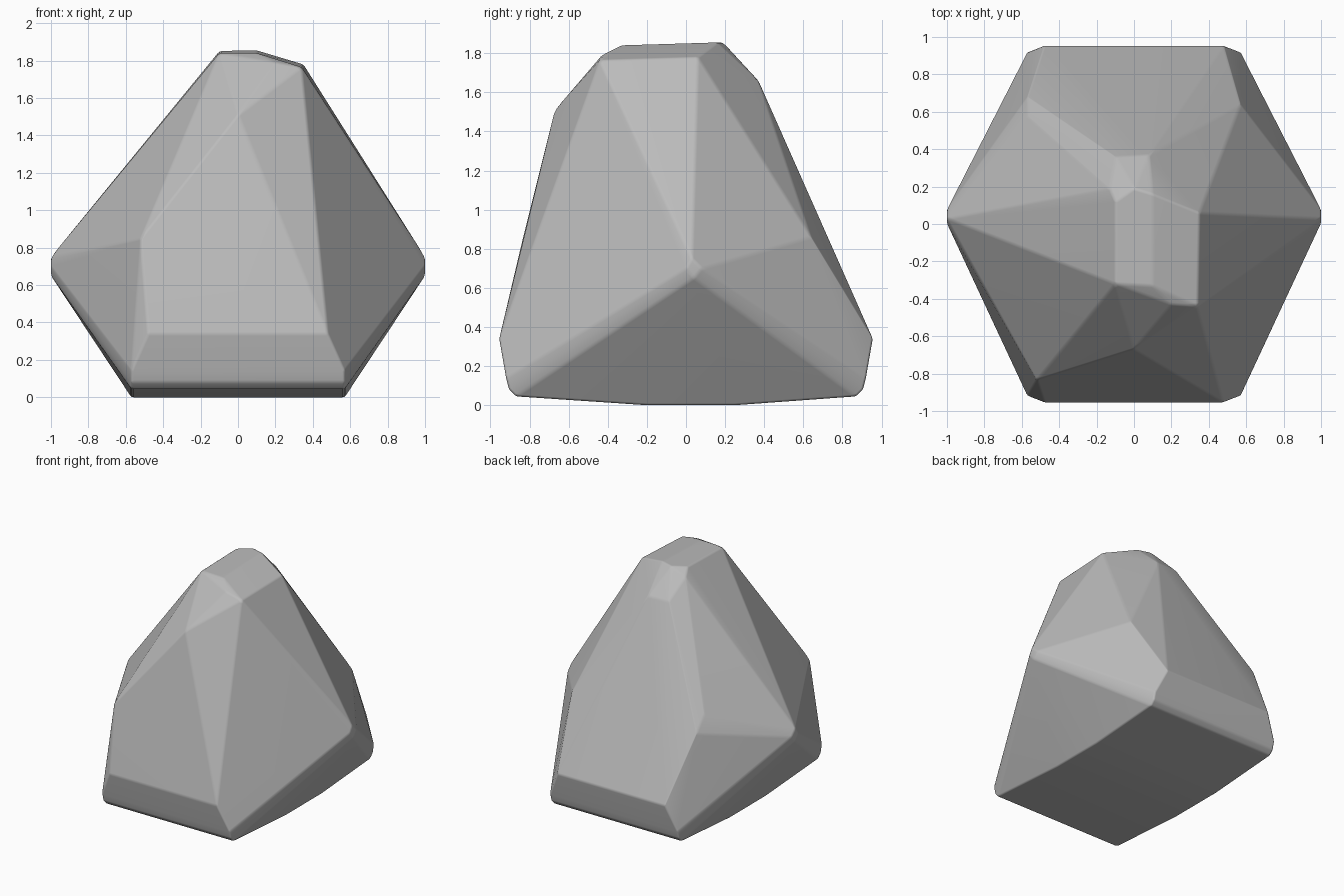
import bpy
import bmesh
import math

cube = bpy.data.objects.get("Cube")
if cube:
    bpy.data.objects.remove(cube, do_unlink=True)

# Stone colour
stone = bpy.data.materials.new("stone_grey")
stone.use_nodes = True
colour = (0.5, 0.5, 0.5, 1)
stone.diffuse_color = colour
stone.node_tree.nodes["Principled BSDF"].inputs["Base Color"].default_value = colour

corners = []

# Symmetrical foot: shallow keel underneath, rounded front and back rims
rim = [(0.57, 0.87, 0.045), (0.57, 0.905, 0.08), (0.57, 0.92, 0.14), (0.48, 0.955, 0.34)]
for sx in (-1, 1):
    for sy in (-1, 1):
        corners += [(sx * x, sy * y, z) for x, y, z in rim]
    corners += [(sx * 0.57, -0.2, 0), (sx * 0.57, 0.25, 0)]
    # Blunt side points
    corners += [(sx, 0, 0.7), (sx, 0.08, 0.7), (sx, 0.04, 0.65), (sx, 0.03, 0.75)]

# Sloping summit
corners += [(-0.1, -0.32, 1.84), (0.1, -0.33, 1.84), (0.1, 0.16, 1.855),
            (-0.1, 0.12, 1.85), (0, 0.19, 1.855),
            (0.34, -0.44, 1.765), (0.35, 0.06, 1.78), (0.2, -0.43, 1.79)]
# Front shoulders
corners += [(0, -0.67, 1.51), (-0.12, -0.49, 1.62), (-0.52, -0.835, 0.85)]
# Back shoulders
corners += [(0.08, 0.37, 1.66), (-0.1, 0.36, 1.66), (-0.13, 0.19, 1.8),
            (0.57, 0.64, 0.86), (-0.57, 0.58, 0.95), (-0.57, 0.68, 0.84)]

# Wrap the corners in one faceted skin
bm = bmesh.new()
for co in corners:
    bm.verts.new(co)
hull = bmesh.ops.convex_hull(bm, input=bm.verts[:])
spare = {v for v in hull["geom_interior"] + hull["geom_unused"]
         if isinstance(v, bmesh.types.BMVert)}
bmesh.ops.delete(bm, geom=list(spare), context="VERTS")
bmesh.ops.dissolve_limit(bm, angle_limit=math.radians(2),
                         verts=bm.verts[:], edges=bm.edges[:])
bmesh.ops.recalc_face_normals(bm, faces=bm.faces[:])
mesh = bpy.data.meshes.new("boulder")
bm.to_mesh(mesh)
bm.free()
mesh.materials.append(stone)
boulder = bpy.data.objects.new("boulder", mesh)
bpy.context.collection.objects.link(boulder)

# Worn edges between flat facets
bpy.ops.object.select_all(action="DESELECT")
boulder.select_set(True)
bpy.context.view_layer.objects.active = boulder
bevel = boulder.modifiers.new("worn_edges", "BEVEL")
bevel.width = 0.012
bevel.segments = 2
bevel.limit_method = "ANGLE"
bevel.angle_limit = math.radians(10)
bpy.ops.object.modifier_apply(modifier=bevel.name)
bpy.ops.object.shade_smooth_by_angle(angle=math.radians(40))
soften = boulder.modifiers.new("flat_facets", "WEIGHTED_NORMAL")
soften.keep_sharp = True
